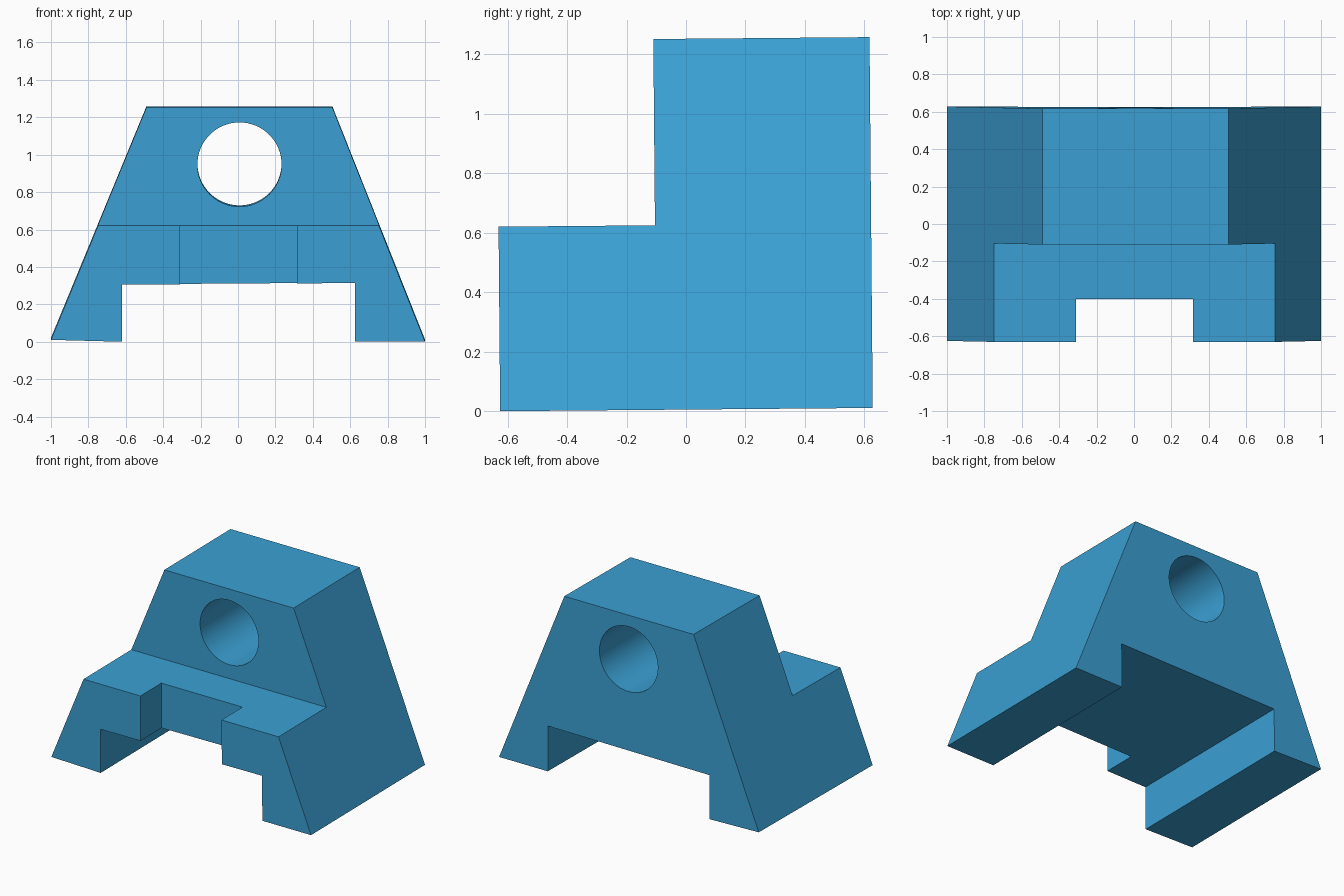
import bpy, bmesh, math
from mathutils import Matrix

cube = bpy.data.objects.get("Cube")
if cube:
    bpy.data.objects.remove(cube, do_unlink=True)

blue = bpy.data.materials.new("blue")
blue.use_nodes = True
colour = (0.043, 0.352, 0.658, 1.0)
blue.diffuse_color = colour
blue.node_tree.nodes["Principled BSDF"].inputs["Base Color"].default_value = colour


def prism(name, profile, y0, y1):
    """Extrude an (x, z) profile along y from y0 to y1."""
    bm = bmesh.new()
    face = bm.faces.new([bm.verts.new((x, y0, z)) for x, z in profile])
    out = bmesh.ops.extrude_face_region(bm, geom=[face])
    moved = [v for v in out["geom"] if isinstance(v, bmesh.types.BMVert)]
    bmesh.ops.translate(bm, verts=moved, vec=(0, y1 - y0, 0))
    bmesh.ops.recalc_face_normals(bm, faces=bm.faces)
    mesh = bpy.data.meshes.new(name)
    bm.to_mesh(mesh)
    bm.free()
    mesh.materials.append(blue)
    obj = bpy.data.objects.new(name, mesh)
    bpy.context.collection.objects.link(obj)
    return obj


def rect(x0, x1, z0, z1):
    return [(x0, z0), (x1, z0), (x1, z1), (x0, z1)]


# Trapezoid block with the channel between its two feet
block = prism("bracket_block", [
    (-1.0, 0.010), (-0.62, 0.0), (-0.62, 0.305), (0.625, 0.314),
    (0.625, 0.0), (1.0, 0.0), (0.505, 1.247), (-0.49, 1.247)], -0.625, 0.628)

# Cutters: front step, front notch and round bore
bore = [(0.008 + 0.225 * math.cos(a), 0.943 + 0.225 * math.sin(a))
        for a in (2 * math.pi * i / 64 for i in range(64))]
cutters = [
    prism("step_cutter", rect(-1.5, 1.5, 0.6205, 1.6), -1.0, -0.099),
    prism("notch_cutter", rect(-0.31, 0.315, 0.1, 1.0), -1.0, -0.395),
    prism("bore_cutter", bore, -1.0, 1.0),
]
bpy.ops.object.select_all(action="DESELECT")
bpy.context.view_layer.objects.active = block
block.select_set(True)
for cutter in cutters:
    cutter.hide_render = True
    mod = block.modifiers.new(cutter.name, "BOOLEAN")
    mod.operation = "DIFFERENCE"
    mod.solver = "EXACT"
    mod.object = cutter
    bpy.ops.object.modifier_apply(modifier=mod.name)
    bpy.data.objects.remove(cutter, do_unlink=True)

# Slight backward-to-front lean, resting on the ground
block.data.transform(Matrix.Rotation(math.radians(0.5), 4, "X"))
lowest = min(v.co.z for v in block.data.vertices)
block.data.transform(Matrix.Translation((0, 0, -lowest)))

# Smooth bore wall, crisp edges elsewhere
bpy.ops.object.shade_smooth_by_angle(angle=math.radians(30))
